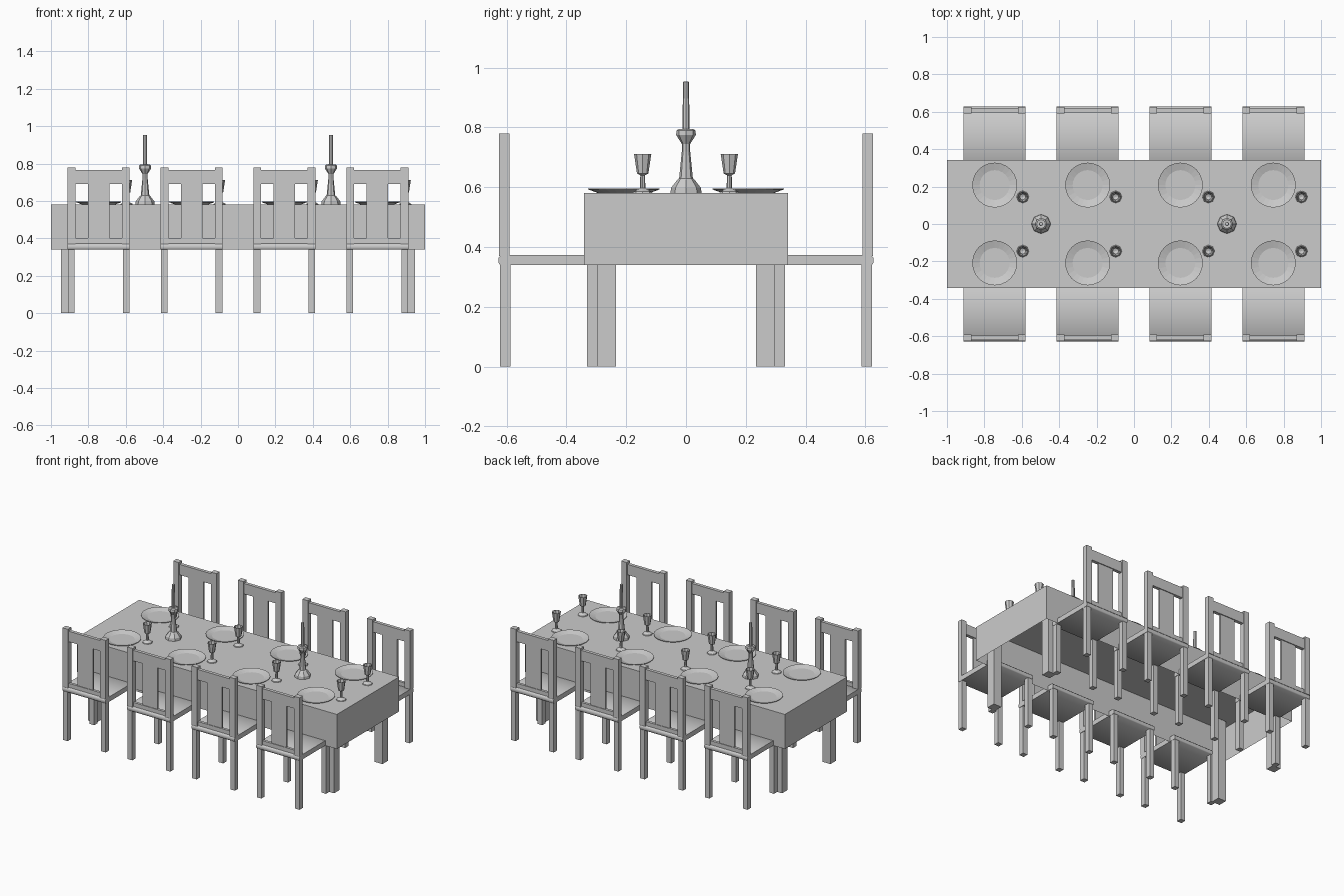
import bpy, bmesh, math
from mathutils import Matrix, Vector

if "Cube" in bpy.data.objects:
    bpy.data.objects.remove(bpy.data.objects["Cube"])


def finish(name, bm, smooth=None):
    me = bpy.data.meshes.new(name)
    bm.to_mesh(me)
    bm.free()
    ob = bpy.data.objects.new(name, me)
    bpy.context.collection.objects.link(ob)
    if smooth:
        bpy.context.view_layer.objects.active = ob
        ob.select_set(True)
        bpy.ops.object.shade_smooth_by_angle(angle=math.radians(smooth))
        ob.select_set(False)
    return ob


def box(name, x, y, z, open_bottom=False):
    """Box from (min, max) pairs on each axis."""
    bm = bmesh.new()
    size = [abs(b - a) for a, b in (x, y, z)]
    mid = [(a + b) / 2 for a, b in (x, y, z)]
    bmesh.ops.create_cube(bm, size=1, matrix=Matrix.Translation(mid) @ Matrix.Diagonal((*size, 1)))
    if open_bottom:
        bm.normal_update()
        bmesh.ops.delete(bm, geom=[f for f in bm.faces if f.normal.z < -0.5], context='FACES')
    return finish(name, bm)


def lathe(name, profile, loc, sides, smooth=None):
    """Spin (radius, z) points round a vertical axis at loc."""
    bm = bmesh.new()
    vs = [bm.verts.new((r, 0, z)) for r, z in profile]
    es = [bm.edges.new(p) for p in zip(vs, vs[1:])]
    bmesh.ops.spin(bm, geom=vs + es, cent=(0, 0, 0), axis=(0, 0, 1),
                   angle=math.tau, steps=sides, use_duplicate=False)
    bmesh.ops.remove_doubles(bm, verts=bm.verts, dist=1e-5)
    bmesh.ops.recalc_face_normals(bm, faces=bm.faces)
    bmesh.ops.translate(bm, verts=bm.verts, vec=Vector(loc))
    return finish(name, bm, smooth)


def prism_x(name, profile, x0, x1, smooth):
    """Extrude a (y, z) outline along x."""
    bm = bmesh.new()
    f = bm.faces.new([bm.verts.new((x0, y, z)) for y, z in profile])
    ext = bmesh.ops.extrude_face_region(bm, geom=[f])
    bmesh.ops.translate(bm, vec=(x1 - x0, 0, 0),
                        verts=[v for v in ext['geom'] if isinstance(v, bmesh.types.BMVert)])
    bmesh.ops.recalc_face_normals(bm, faces=bm.faces)
    return finish(name, bm, smooth)


TOP = 0.58

# Draped cloth, open underneath, and the table legs
box("tablecloth", (-1, 1), (-0.342, 0.342), (0.34, TOP), open_bottom=True)
for sx in (-1, 1):
    for sy in (-1, 1):
        box("table_leg", (sx * 0.885, sx * 0.946), (sy * 0.235, sy * 0.296), (0, TOP - 0.005))


def chair(cx, s):
    def yy(a, b):
        return (s * a, s * b)
    # Seat with rounded front and back edges
    seat = [(0.296, 0.34), (0.622, 0.34), (0.627, 0.346), (0.627, 0.364),
            (0.618, 0.374), (0.302, 0.374), (0.292, 0.364), (0.292, 0.346)]
    prism_x("seat", [(s * y, z) for y, z in seat], cx - 0.166, cx + 0.166, 60)
    for sx in (-1, 1):
        lx = (cx + sx * 0.129, cx + sx * 0.164)
        box("front_leg", lx, yy(0.296, 0.332), (0, 0.345))
        box("back_leg", lx, yy(0.587, 0.623), (0, 0.345))
        box("back_post", (cx + sx * 0.124, cx + sx * 0.166), yy(0.590, 0.626), (0.37, 0.78))
    # Back rails and centre splat
    box("top_rail", (cx - 0.126, cx + 0.126), yy(0.597, 0.620), (0.692, 0.765))
    box("lower_rail", (cx - 0.126, cx + 0.126), yy(0.599, 0.618), (0.372, 0.402))
    box("back_splat", (cx - 0.058, cx + 0.058), yy(0.602, 0.614), (0.40, 0.695))


PLATE = [(0, 0.004), (0.08, 0.004), (0.12, 0.016), (0.12, 0.013), (0.085, 0.0), (0, 0.0)]
GOBLET = [(0, 0), (0.033, 0), (0.031, 0.005), (0.009, 0.017), (0.008, 0.06), (0.019, 0.066),
          (0.029, 0.132), (0.026, 0.132), (0.016, 0.075), (0, 0.07)]
HOLDER = [(0, 0), (0.052, 0), (0.050, 0.018), (0.028, 0.046), (0.023, 0.05), (0.014, 0.14),
          (0.014, 0.165), (0.033, 0.195), (0.032, 0.21), (0.024, 0.215), (0, 0.213)]
CANDLE = [(0, 0.2), (0.012, 0.2), (0.010, 0.373), (0, 0.374)]

# Four places on each long side
for cx in (-0.745, -0.248, 0.248, 0.745):
    for s in (-1, 1):
        chair(cx, s)
        lathe("plate", PLATE, (cx, s * 0.208, TOP), 24)
        lathe("goblet", GOBLET, (cx + 0.15, s * 0.145, TOP), 8)

# Two candlesticks along the middle
for x in (-0.497, 0.497):
    lathe("candle_holder", HOLDER, (x, 0, TOP), 8)
    lathe("candle", CANDLE, (x, 0, TOP), 8)
